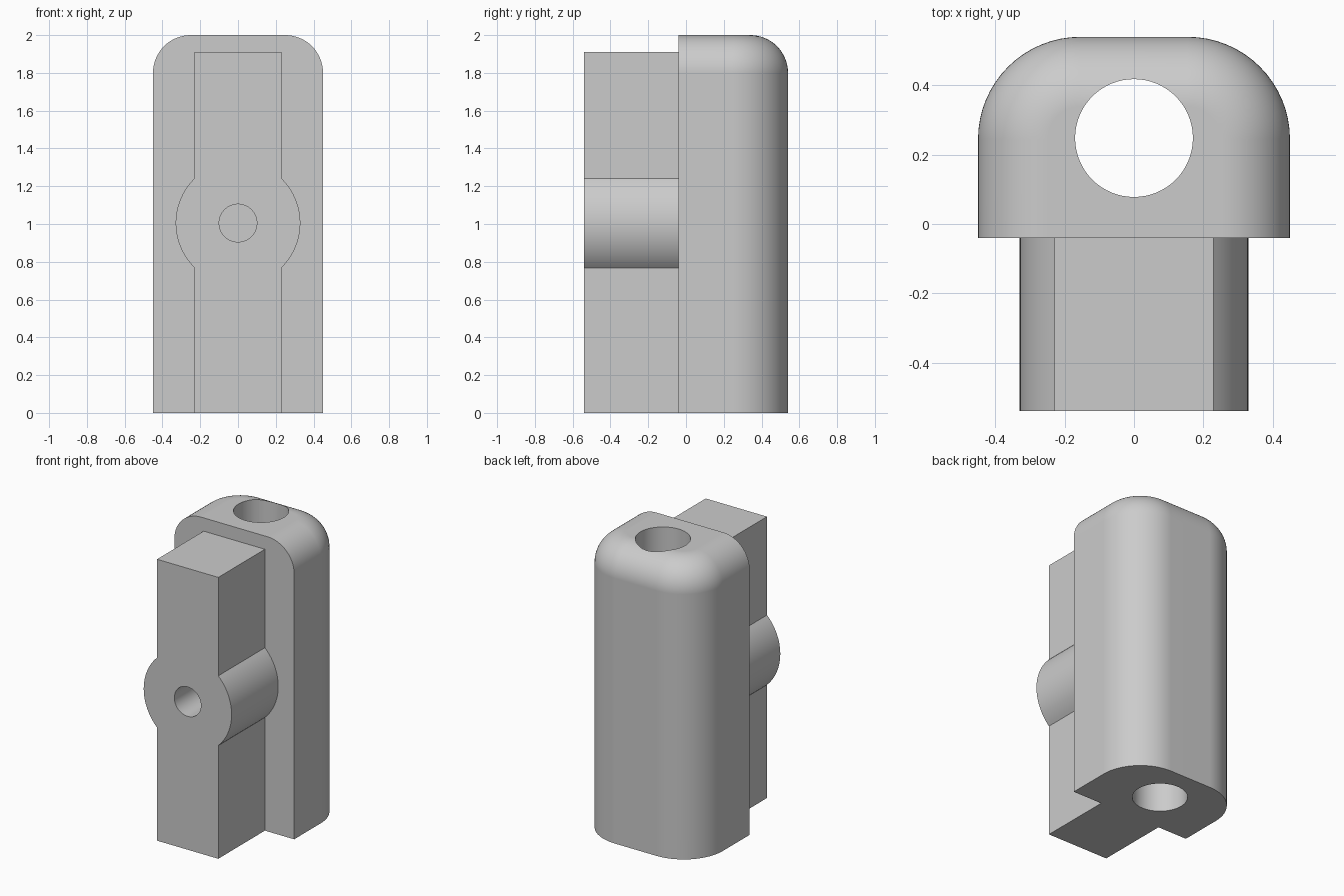
import bpy, bmesh
from math import sin, cos, pi, asin
from mathutils import Matrix

cube = bpy.data.objects.get("Cube")
if cube:
    bpy.data.objects.remove(cube, do_unlink=True)

grey = bpy.data.materials.new("plain grey")
grey.use_nodes = True
grey.diffuse_color = (0.6, 0.6, 0.6, 1)
grey.node_tree.nodes["Principled BSDF"].inputs["Base Color"].default_value = (0.6, 0.6, 0.6, 1)

HALF_W, FRONT, BACK, TOP = 0.45, -0.04, 0.54, 2.0
CORNER, FILLET, STEPS = 0.295, 0.2, 16
PIN_Z, PIN_R, KEY_HALF, KEY_TOP = 1.005, 0.33, 0.23, 1.91


def make_object(name, bm):
    bmesh.ops.recalc_face_normals(bm, faces=bm.faces[:])
    mesh = bpy.data.meshes.new(name)
    bm.to_mesh(mesh)
    bm.free()
    mesh.materials.append(grey)
    obj = bpy.data.objects.new(name, mesh)
    bpy.context.collection.objects.link(obj)
    return obj


def loft(name, rings):
    """Skin a stack of equal-length closed rings and cap both ends."""
    bm = bmesh.new()
    loops = [[bm.verts.new(p) for p in ring] for ring in rings]
    n = len(loops[0])
    for a, b in zip(loops, loops[1:]):
        for i in range(n):
            j = (i + 1) % n
            bm.faces.new((a[i], a[j], b[j], b[i]))
    bm.faces.new(loops[0])
    bm.faces.new(loops[-1])
    return make_object(name, bm)


def cylinder(name, radius, depth, matrix):
    bm = bmesh.new()
    bmesh.ops.create_cone(bm, cap_ends=True, segments=64, radius1=radius,
                          radius2=radius, depth=depth, matrix=matrix)
    return make_object(name, bm)


def outline(inset, z):
    """Flat-fronted plan with two round back corners, shrunk on three sides."""
    r = CORNER - inset
    cx, cy = HALF_W - CORNER, BACK - CORNER
    arc = [(cx + r * cos(i * pi / 2 / STEPS), cy + r * sin(i * pi / 2 / STEPS))
           for i in range(STEPS + 1)]
    half = [(HALF_W - inset, FRONT)] + arc
    return [(x, y, z) for x, y in half] + [(-x, y, z) for x, y in reversed(half)]


# Housing with a rolled top edge
rings = [outline(0, 0)]
for i in range(STEPS + 1):
    t = i * pi / 2 / STEPS
    rings.append(outline(FILLET * (1 - cos(t)), TOP - FILLET + FILLET * sin(t)))
housing = loft("housing", rings)

# Front rail with a round boss bulging from both sides
limit = asin((PIN_R ** 2 - KEY_HALF ** 2) ** 0.5 / PIN_R)
angles = [limit * (2 * i / 24 - 1) for i in range(25)]
side = [(KEY_HALF, 0)] + [(PIN_R * cos(a), PIN_Z + PIN_R * sin(a)) for a in angles]
side.append((KEY_HALF, KEY_TOP))
profile = side + [(-x, z) for x, z in reversed(side)]
rail = loft("front_rail", [[(x, y, z) for x, z in profile] for y in (-0.54, 0.02)])

# Cutters: bore through the height, blind hole in the boss
bore = cylinder("bore_cutter", 0.17, 3, Matrix.Translation((0, 0.248, 1)))
pin = cylinder("pin_hole_cutter", 0.1, 0.7,
               Matrix.Translation((0, FRONT - 0.35, PIN_Z)) @ Matrix.Rotation(pi / 2, 4, 'X'))

bpy.ops.object.select_all(action='DESELECT')
bpy.context.view_layer.objects.active = housing
housing.select_set(True)
for tool, operation in ((rail, 'UNION'), (bore, 'DIFFERENCE'), (pin, 'DIFFERENCE')):
    mod = housing.modifiers.new(tool.name, 'BOOLEAN')
    mod.object, mod.operation, mod.solver = tool, operation, 'EXACT'
    bpy.ops.object.modifier_apply(modifier=mod.name)
    bpy.data.objects.remove(tool, do_unlink=True)

# Smooth curves, crisp edges
bpy.ops.object.shade_smooth_by_angle(angle=pi / 6)
weighted = housing.modifiers.new("flat_faces", 'WEIGHTED_NORMAL')
weighted.keep_sharp = True
